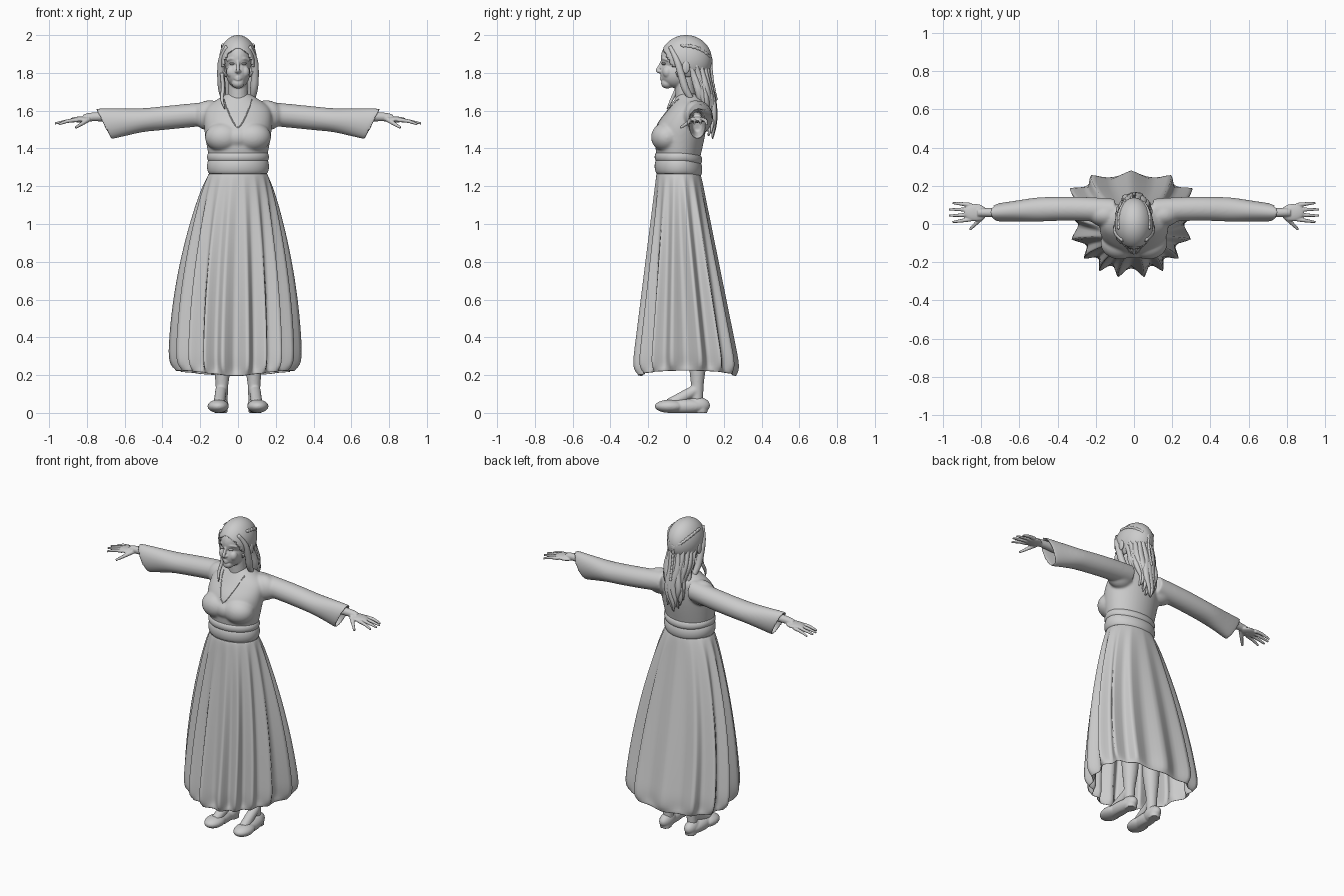
import bpy, bmesh, math, random
from math import sin, cos, pi
from mathutils import Vector, Matrix

random.seed(4)
if "Cube" in bpy.data.objects:
    bpy.data.objects.remove(bpy.data.objects["Cube"])

GREY = (.6, .6, .6, 1)
clay = bpy.data.materials.new("plain grey")
clay.use_nodes = True
clay.diffuse_color = GREY
clay.node_tree.nodes["Principled BSDF"].inputs["Base Color"].default_value = GREY
X, Y, Z = Vector((1, 0, 0)), Vector((0, 1, 0)), Vector((0, 0, 1))


def spline(rows, steps=4):
    """Smooth rows of numbers with a Catmull-Rom curve."""
    middle = [Vector(row) for row in rows]
    padded = [middle[0]] + middle + [middle[-1]]
    out = []
    for before, start, end, after in zip(padded, padded[1:], padded[2:], padded[3:]):
        leave, arrive = (end - before) / 2, (after - start) / 2
        for k in range(steps):
            t = k / steps
            ease = t * t * (3 - 2 * t)
            out.append(start.lerp(end, ease) + leave * t * (1 - t) ** 2 - arrive * t * t * (1 - t))
    return out + [middle[-1]]


def tube(bm, rows, axis=None, sides=20, steps=4):
    """Loft through rows of x, y, z and one or two radii."""
    rows = spline(rows, steps)
    points = [row.to_3d() for row in rows]
    last = len(rows) - 1
    rings = []
    for i, point in enumerate(points):
        along = axis or (points[min(i + 1, last)] - points[max(i - 1, 0)]).normalized()
        across = along.cross(Y if abs(along.z) > .7 else Z).normalized() * rows[i][3]
        up = across.normalized().cross(along) * rows[i][-1]
        rings.append([bm.verts.new(point + across * cos(w) + up * sin(w))
                      for w in (2 * pi * k / sides for k in range(sides))])
    skin(bm, rings)
    bm.faces.new(rings[0][::-1])
    bm.faces.new(rings[-1])
    return [vert for ring in rings for vert in ring]


def skin(bm, rings):
    """Join neighbouring rings with quads."""
    for lower, upper in zip(rings, rings[1:]):
        for k in range(len(lower)):
            bm.faces.new((lower[k - 1], lower[k], upper[k], upper[k - 1]))


def ball(bm, centre, radii, detail=32):
    place = Matrix.Translation(centre) @ Matrix.Diagonal(Vector(radii).to_4d())
    bmesh.ops.create_uvsphere(bm, u_segments=detail, v_segments=detail, radius=1, matrix=place)


def finish(bm, name, voxel=0, soften=3, mirror=False):
    """Turn the bmesh into a smooth object, mirrored and blended on request."""
    bmesh.ops.recalc_face_normals(bm, faces=bm.faces)
    mesh = bpy.data.meshes.new(name)
    bm.to_mesh(mesh)
    bm.free()
    mesh.materials.append(clay)
    mesh.shade_smooth()
    part = bpy.data.objects.new(name, mesh)
    bpy.context.scene.collection.objects.link(part)
    if mirror:
        part.modifiers.new("both sides", "MIRROR").use_mirror_merge = False
    if voxel:
        blend = part.modifiers.new("blend", "REMESH")
        blend.mode, blend.voxel_size, blend.use_smooth_shade = "VOXEL", voxel, True
        part.modifiers.new("soften", "SMOOTH").iterations = soften
    return part


# Bodice with hollow bell sleeves
bm = bmesh.new()
tube(bm, [(0, -.04, 1.33, .15, .11), (0, -.035, 1.44, .17, .13), (0, -.02, 1.53, .18, .13),
          (0, .01, 1.61, .17, .105), (0, .02, 1.66, .11, .08), (0, .01, 1.69, .06, .05)], Z, 40)
ball(bm, (.075, -.1, 1.46), (.1, .085, .08))
ball(bm, (0, -.1, 1.46), (.1, .08, .07))
ball(bm, (.15, .05, 1.575), (.09, .065, .08))
rows = []
for k in range(1, 8):
    x = k / 10
    flare = max(0, x - .5)
    rows.append((x, .06 + .02 * sin(pi * x / .7), 1.6 - .1 * x, .063 - flare * .08, .063 + flare * .09))
end = Vector(rows[-1])
rows += [end - Vector((.01, 0, 0, .01, .01)), end - Vector((.1, 0, 0, .02, .04))]
for vert in tube(bm, rows, X, 32):
    slant = min(1, max(0, vert.co.x * 4 - 1.8))
    vert.co.x += (vert.co.z - 1.51) * slant / 2
bodice = finish(bm, "bodice", .006, 16, True)

# Neckline trim laid on the bodice
bpy.context.view_layer.update()
surface = bodice.evaluated_get(bpy.context.evaluated_depsgraph_get())
trim = []
for k in range(-12, 13):
    u = k / 12
    spot = Vector((.075 * u, -1, 1.51 + .15 * abs(u) ** 1.5))
    hit, point, normal, face = surface.ray_cast(spot, Y)
    if hit:
        trim.append((*point, .003))
bm = bmesh.new()
tube(bm, trim, sides=8, steps=1)
finish(bm, "neckline_trim")

# Folded sash: a broad band with a thin fold above
bm = bmesh.new()
for z, half in ((1.305, .042), (1.355, .027)):
    rows = []
    for k in range(-4, 5):
        bulge = .014 * cos(k * pi / 8) ** .6
        rows.append((0, -.04, z + k * half / 4, .15 + bulge, .112 + bulge))
    tube(bm, rows, Z, 48, 1)
for vert in bm.verts:
    vert.co.z -= max(0, vert.co.y) * .2
finish(bm, "sash")

# Pleated skirt: a waist ellipse blended into a zigzag hem, wider behind
bm = bmesh.new()
crease = bm.edges.layers.float.new("crease_edge")
PLEATS, LEVELS = 30, 14
rings = []
for level in range(LEVELS + 1):
    t = level / LEVELS
    tuck = .95 if t == 1 else 1
    spread = sin(t * pi / 2) ** .8
    ring = []
    for k in range(PLEATS):
        w = 2 * pi * k / PLEATS
        w += sin(w) / 10
        side, back = sin(w), cos(w)
        fold = 1 if k % 2 == 0 else .79 + .05 * back
        hem_y = .3 * math.copysign(abs(back) ** .8, back) * fold
        hem_x = (.345 + .25 * hem_y) * math.copysign(abs(side) ** .8, side) * fold - .015
        waist = Vector((.157 * side, -.04 + .118 * back))
        hem = Vector((hem_x, hem_y)) * tuck
        ring.append(bm.verts.new((waist.x + (hem.x - waist.x) * spread,
                                  waist.y + (hem.y - waist.y) * t,
                                  1.27 - 1.08 * t + .03 * abs(side) * t)))
    rings.append(ring)
skin(bm, rings)
for lower, upper in zip(rings, rings[1:]):
    for a, b in zip(lower, upper):
        bm.edges.get((a, b))[crease] = .5
skirt = finish(bm, "skirt")
skirt.modifiers.new("thickness", "SOLIDIFY").thickness = .006
rounding = skirt.modifiers.new("rounding", "SUBSURF")
rounding.levels = rounding.render_levels = 2

# Hands: wrist, palm, four fingers and a thumb
bm = bmesh.new()
tube(bm, [(.6, .06, 1.57, .03), (.77, .06, 1.567, .023), (.82, .06, 1.557, .022)], X)
ball(bm, (.83, .06, 1.553), (.06, .045, .016))
for k in range(4):
    y, tip_y = .025 + k / 40, .01 + k / 30
    outer = abs(k - 1.5)
    tube(bm, [(.85, y, 1.55, .011), (.9, (y + tip_y) / 2, 1.545, .01),
              (.98 - .02 * outer, tip_y, 1.535 - .005 * outer, .006)], sides=10)
tube(bm, [(.79, .04, 1.555, .014), (.82, .01, 1.535, .011), (.86, -.03, 1.51, .007)], sides=10)
finish(bm, "hands", .004, 2, True)

# Legs
bm = bmesh.new()
tube(bm, [(.085, .06, .04, .03), (.085, .06, .15, .034), (.08, .06, .3, .05),
          (.08, .05, .5, .05), (.08, 0, .8, .07), (.08, -.03, 1.1, .07)], Z)
tube(bm, [(.09, .05, .12, .03), (.1, -.09, .045, .03)])
finish(bm, "legs", .006, 3, True)

# Shoes: toe, middle and heel, flat underneath
bm = bmesh.new()
ball(bm, (.105, -.085, .035), (.056, .08, .035))
ball(bm, (.1, -.01, .035), (.045, .12, .04))
ball(bm, (.09, .06, .04), (.04, .067, .045))
tube(bm, [(.09, .08, 0, .034), (.09, .08, .03, .036)], Z)
for vert in bm.verts:
    vert.co.z = max(vert.co.z, 0)
finish(bm, "shoes", .005, 2, True)

# Head and neck with a modelled face
bm = bmesh.new()
tube(bm, [(0, .01, 1.58, .07), (0, 0, 1.65, .055), (0, -.01, 1.78, .05)], Z)
ball(bm, (0, -.015, 1.88), (.077, .118, .105))
ball(bm, (0, -.055, 1.8), (.064, .08, .08))
ball(bm, (0, -.1, 1.745), (.033, .032, .028))
ball(bm, (.036, -.098, 1.805), (.026, .026, .032))
tube(bm, [(0, -.122, 1.87, .009), (0, -.138, 1.835, .009),
          (0, -.151, 1.813, .01), (0, -.13, 1.803, .01)], sides=12)
ball(bm, (.009, -.137, 1.808), (.008, .01, .007))
for z in (1.776, 1.764):
    tube(bm, [(-.02, -.122, 1.77, .004), (0, -.132, z, .006), (.02, -.122, 1.77, .004)], sides=10)
tube(bm, [(.012, -.124, 1.87, .006), (.034, -.118, 1.876, .007), (.06, -.094, 1.866, .006)], sides=10)
finish(bm, "head", .004, 5, True)

bm = bmesh.new()
ball(bm, (.031, -.117, 1.849), (.014, .012, .007))
finish(bm, "eyes", mirror=True)
bm = bmesh.new()
ball(bm, (.096, 0, 1.83), (.009, .02, .033))
finish(bm, "ears", mirror=True)

# Hair cap, open around the face
bm = bmesh.new()
ball(bm, (0, 0, 1.87), (.1, .137, .13), 64)
gone = []
for face in bm.faces:
    c = face.calc_center_median()
    oval = (c.x / .08) ** 2 + (c.z * 10 - 18.3) ** 2
    if c.z < 1.78 or (c.y < -.05 and (oval < 1 or c.z < 1.83)):
        gone.append(face)
bmesh.ops.delete(bm, geom=gone, context="FACES")
finish(bm, "hair_cap").modifiers.new("thickness", "SOLIDIFY").thickness = .01

# Two layers of wavy locks gathered down the back
bm = bmesh.new()
for layer in (0, 1):
    for i in range(-5, 6):
        turn = i * .3
        length = .48 - .02 * abs(i) - random.uniform(0, .04)
        phase = random.uniform(0, pi)
        rows = []
        for k in range(10):
            t = k / 9
            wave = .015 * t * sin(11 * t + phase)
            rows.append(((.09 - .045 * t) * sin(turn) + wave,
                         .09 * t + (.11 - .06 * t) * cos(turn) + .02 * sin(pi * t ** 2) - .02 * layer * t,
                         1.91 - length * t, .004 + .02 * sin(pi * t ** 1.2), .004 + .014 * sin(pi * t ** 1.2)))
        tube(bm, rows, sides=10)
finish(bm, "back_locks")

# Face-framing locks and one loose tress
bm = bmesh.new()
tube(bm, [(.06, -.085, 1.94, .01), (.087, -.05, 1.87, .017), (.09, -.025, 1.79, .02),
          (.084, 0, 1.71, .02), (.07, .05, 1.63, .01)], sides=10)
finish(bm, "front_locks", mirror=True)
bm = bmesh.new()
tube(bm, [(-.085, -.05, 1.8, .01), (-.08, -.05, 1.72, .01),
          (-.085, -.075, 1.66, .009), (-.07, -.1, 1.61, .003)], sides=10)
finish(bm, "loose_tress")

# Slim braids from the temples, joined in one hanging braid
bm = bmesh.new()
for path in ([(.08, -.02, 1.945), (.08, .05, 1.935), (.05, .11, 1.9), (0, .132, 1.86)],
             [(0, .132, 1.87), (0, .135, 1.8), (0, .145, 1.73), (0, .16, 1.66)]):
    for i, point in enumerate(spline(path, 6)):
        ball(bm, point + Z * .002 * (-1) ** i, (.009, .009, .01), 16)
finish(bm, "braids", .004, 1, True)
